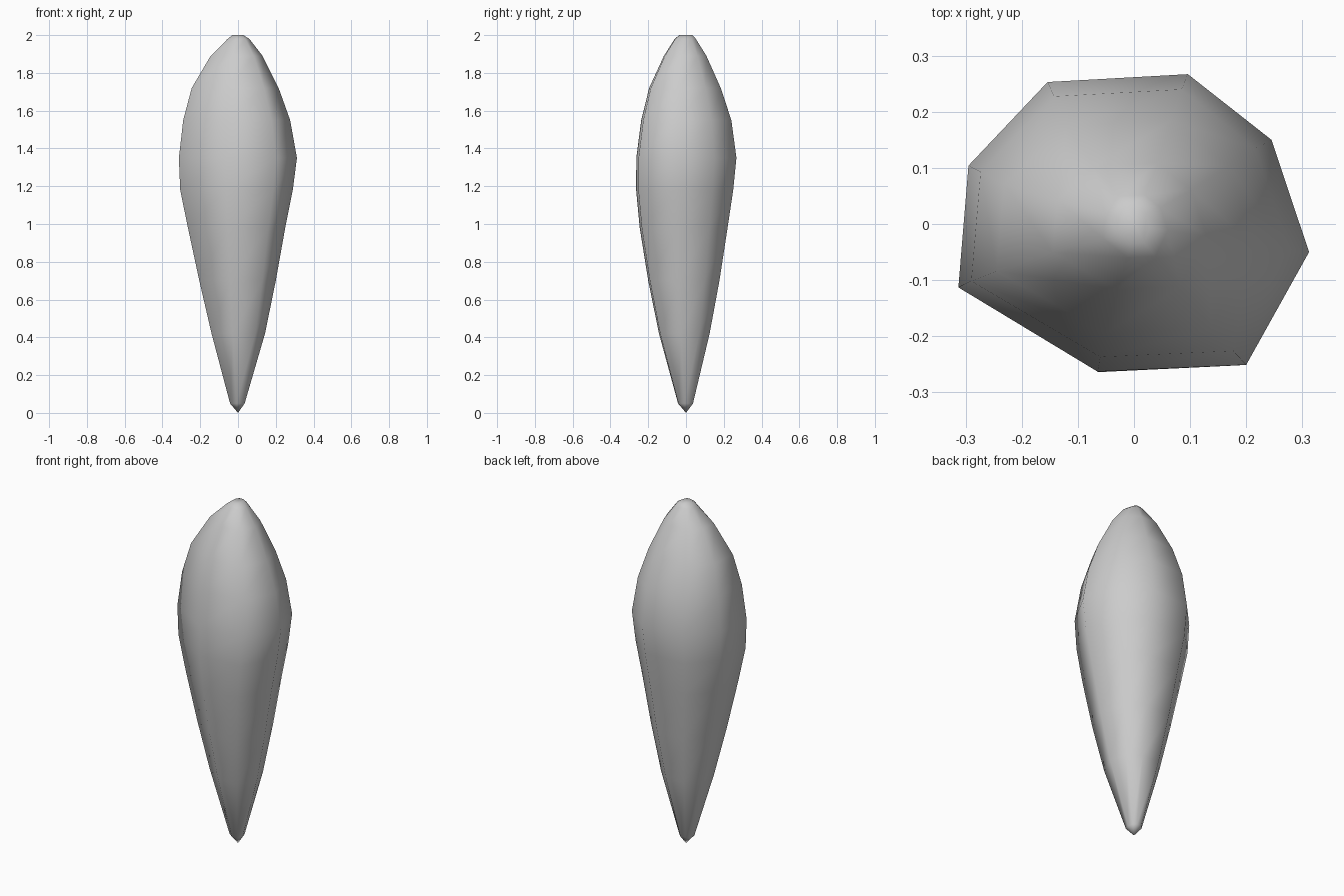
import bpy, bmesh

# Irregular eight-sided cross-section at the widest point
OUTLINE = [(0.312, -0.05), (0.245, 0.15), (0.096, 0.267), (-0.154, 0.253),
           (-0.295, 0.104), (-0.313, -0.113), (-0.065, -0.263), (0.2, -0.251)]

# Profile rings: height, then extents to +x, -x, +y, -y
RINGS = [(0.05, .035, .042, .037, .042), (0.42, .143, .140, .125, .143),
         (0.70, .200, .205, .177, .200), (0.98, .250, .265, .220, .245),
         (1.18, .290, .306, .250, .264), (1.35, .312, .313, .267, .263),
         (1.55, .276, .290, .240, .237), (1.72, .215, .245, .184, .195),
         (1.89, .130, .145, .108, .117), (1.98, .060, .055, .052, .060),
         (2.00, .028, .030, .035, .035)]


def ring_points(z, xp, xn, yp, yn):
    for x, y in OUTLINE:
        sx = xp / 0.312 if x > 0 else xn / 0.313
        sy = yp / 0.267 if y > 0 else yn / 0.263
        yield (x * sx, y * sy, z)


# Tapered body, closed by a pointed foot and a small flat crown
bm = bmesh.new()
loops = [[bm.verts.new(p) for p in ring_points(*r)] for r in RINGS]
n = len(OUTLINE)
for a, b in zip(loops, loops[1:]):
    for i in range(n):
        j = (i + 1) % n
        bm.faces.new((a[i], a[j], b[j], b[i]))
tip = bm.verts.new((0, 0, 0))
for i in range(n):
    bm.faces.new((tip, loops[0][(i + 1) % n], loops[0][i]))
bm.faces.new(loops[-1])
bmesh.ops.recalc_face_normals(bm, faces=bm.faces)
for f in bm.faces:
    f.smooth = True

mesh = bpy.data.meshes.new("tapered_body")
bm.to_mesh(mesh)
bm.free()
bpy.context.collection.objects.link(bpy.data.objects.new("tapered_body", mesh))
